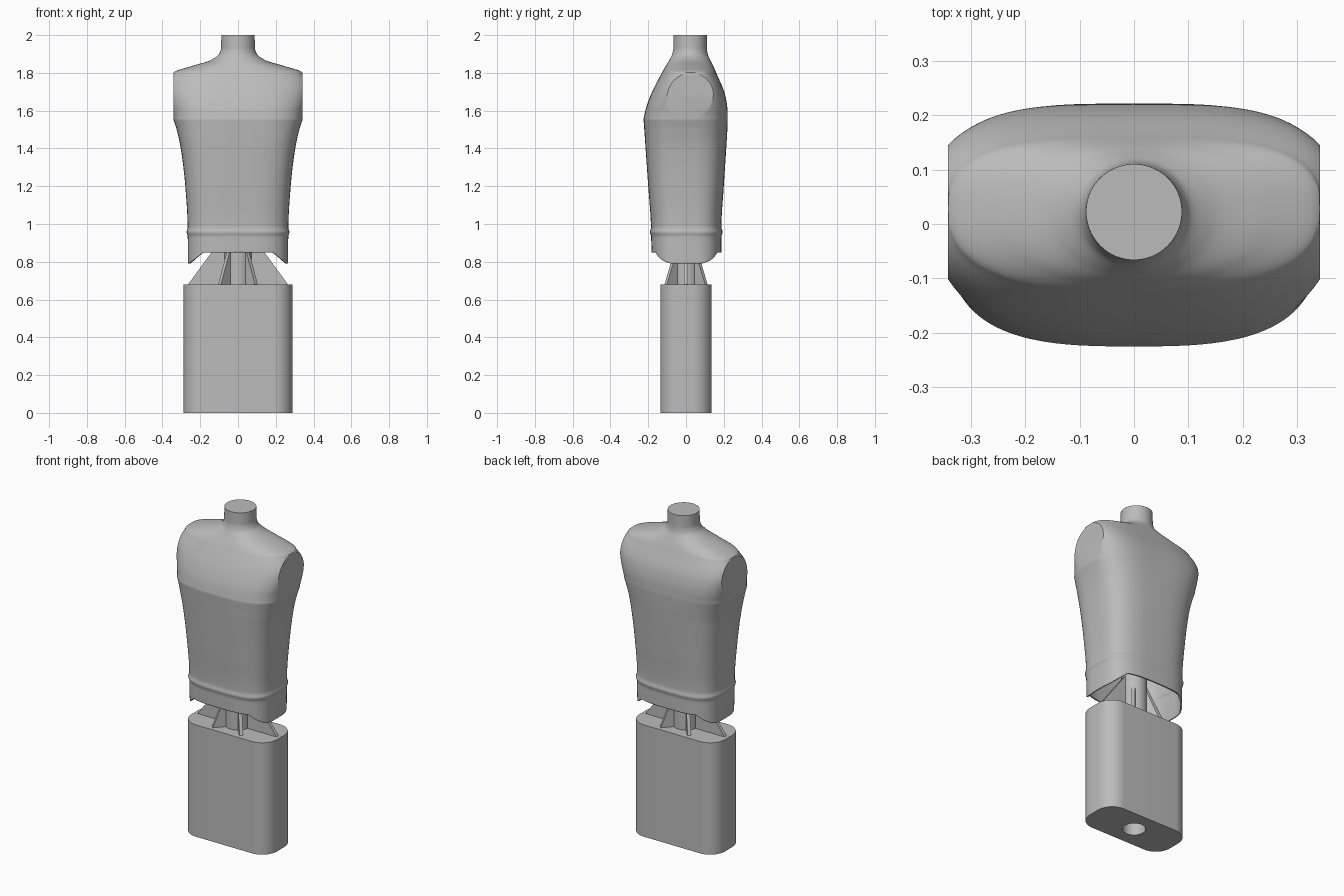
import bpy, bmesh
from math import sin, cos, pi, sqrt, radians, exp, atan2

cube = bpy.data.objects.get("Cube")
if cube:
    bpy.data.objects.remove(cube, do_unlink=True)

GREY = (0.5, 0.5, 0.5, 1)
mat = bpy.data.materials.new("mannequin grey")
mat.use_nodes = True
mat.diffuse_color = GREY
mat.node_tree.nodes["Principled BSDF"].inputs["Base Color"].default_value = GREY


def finish(bm, name, smooth=True, recalc=True):
    """Turn a bmesh into a named, shaded object."""
    if recalc:
        bmesh.ops.recalc_face_normals(bm, faces=bm.faces[:])
    mesh = bpy.data.meshes.new(name)
    bm.to_mesh(mesh)
    bm.free()
    mesh.materials.append(mat)
    ob = bpy.data.objects.new(name, mesh)
    bpy.context.collection.objects.link(ob)
    bpy.ops.object.select_all(action="DESELECT")
    ob.select_set(True)
    bpy.context.view_layer.objects.active = ob
    if smooth:
        bpy.ops.object.shade_smooth_by_angle(angle=radians(32))
    return ob


def spline(rows, z):
    """Smooth monotone interpolation of profile rows by height."""
    i = 0
    while i < len(rows) - 2 and z > rows[i + 1][0]:
        i += 1

    def slope(j, k):
        return (rows[j + 1][k] - rows[j][k]) / (rows[j + 1][0] - rows[j][0])

    def tangent(j, k):
        if j == 0:
            return slope(0, k)
        if j == len(rows) - 1:
            return slope(j - 1, k)
        s, t = slope(j - 1, k), slope(j, k)
        return 2 * s * t / (s + t) if s * t > 0 else 0

    h = rows[i + 1][0] - rows[i][0]
    u = (z - rows[i][0]) / h
    return [rows[i][k] * (1 + 2 * u) * (1 - u) ** 2 + rows[i + 1][k] * u * u * (3 - 2 * u)
            + h * u * (1 - u) * (tangent(i, k) * (1 - u) - tangent(i + 1, k) * u)
            for k in range(1, 5)]


# Torso profile: height, half width, front, back, squareness
LOWER = [(.79, .265, -.182, .187, 3.2), (1, .267, -.186, .188, 3.2),
         (1.2, .279, -.2, .2, 3.2), (1.4, .303, -.214, .213, 3.2),
         (1.5, .325, -.221, .219, 3.2), (1.555, .342, -.225, .221, 3.2)]
UPPER = [(1.555, .342, -.225, .221, 3.2), (1.61, .342, -.213, .219, 3.2),
         (1.68, .342, -.188, .208, 3.1), (1.8, .342, -.128, .16, 2.7),
         (1.835, .25, -.108, .145, 2.4), (1.865, .15, -.09, .13, 2.2),
         (1.9, .1, -.073, .115, 2), (1.93, .09, -.067, .111, 2),
         (2, .088, -.066, .11, 2)]
CREASE, ARM_X, ARM_Z, ARM_R = 1.555, .3415, 1.677, .122
SEG = 96


def power(v, n):
    return (1 if v >= 0 else -1) * abs(v) ** (2 / n)


def torso_ring(z):
    a, front, back, n = spline(LOWER if z <= CREASE else UPPER, z)
    b, yc = (back - front) / 2, (back + front) / 2
    # Widen the shoulder so the flat arm cut becomes a disc
    chord = sqrt(max(0, ARM_R ** 2 - (z - ARM_Z) ** 2))
    a /= (1 - (chord / b) ** n) ** (1 / n)
    # Waistband ridge
    ridge = .006 * exp(-((z - .957) / .014) ** 2)
    lean = .012 * min(1, max(0, (z - 1.45) / .15))
    points = []
    for i in range(SEG):
        t = 2 * pi * i / SEG
        x = (a + ridge) * power(cos(t), n)
        y = yc + (b + ridge) * power(sin(t), n) + lean * (x / ARM_X) ** 2
        # Hem hangs lower at the sides
        hem = .85 - .06 * min(1, max(0, (abs(x) - .185) / .075))
        zz = z if z > .9 else hem + (z - .79) / .11 * (.9 - hem)
        points.append((x, y, zz))
    return points


bm = bmesh.new()
heights = [.79 + (CREASE - .79) * i / 100 for i in range(101)]
heights += [CREASE + (2 - CREASE) * i / 90 for i in range(1, 91)]
rings = [[bm.verts.new(p) for p in torso_ring(z)] for z in heights]
for lo, hi in zip(rings, rings[1:]):
    for i in range(SEG):
        j = (i + 1) % SEG
        bm.faces.new((lo[i], lo[j], hi[j], hi[i]))
bm.faces.new(rings[-1])
# Flat arm cuts
for side in (1, -1):
    cut = bmesh.ops.bisect_plane(bm, geom=bm.verts[:] + bm.edges[:] + bm.faces[:],
                                 dist=1e-5, plane_co=(side * ARM_X, 0, 0),
                                 plane_no=(side, 0, 0), clear_outer=True)
    edges = [e for e in cut["geom_cut"] if isinstance(e, bmesh.types.BMEdge) and e.is_boundary]
    bmesh.ops.holes_fill(bm, edges=edges, sides=0)
torso = finish(bm, "torso_shell")
shell = torso.modifiers.new("thickness", "SOLIDIFY")
shell.thickness = .008
shell.offset = -1


def prism(bm, outline, z0, z1):
    """Upright solid from a flat outline."""
    low = [bm.verts.new((x, y, z0)) for x, y in outline]
    face = bm.faces.new(low)
    top = bmesh.ops.extrude_face_region(bm, geom=[face])["geom"]
    for v in top:
        if isinstance(v, bmesh.types.BMVert):
            v.co.z = z1


def circle(r, n=48):
    return [(r * cos(2 * pi * i / n), r * sin(2 * pi * i / n)) for i in range(n)]


# Base block with rounded ends and a pole socket
BASE_X, BASE_Y, ROUND, BASE_TOP = .288, .136, .1, .68
outline = []
for k, (sx, sy) in enumerate([(1, 1), (-1, 1), (-1, -1), (1, -1)]):
    for i in range(13):
        t = pi / 2 * (k + i / 12)
        outline.append((sx * (BASE_X - ROUND) + ROUND * cos(t),
                        sy * (BASE_Y - ROUND) + ROUND * sin(t)))
bm = bmesh.new()
prism(bm, outline, 0, BASE_TOP)
base = finish(bm, "base_block")
bm = bmesh.new()
prism(bm, circle(.064), -.1, .6)
cutter = finish(bm, "socket_cutter", smooth=False)
cutter.hide_render = True
hole = base.modifiers.new("socket", "BOOLEAN")
hole.operation = "DIFFERENCE"
hole.object = cutter
hole.solver = "EXACT"
bpy.context.view_layer.objects.active = base
bpy.ops.object.modifier_apply(modifier="socket")
bpy.data.objects.remove(cutter, do_unlink=True)

# Column between the base and the torso
bm = bmesh.new()
prism(bm, circle(.072), BASE_TOP - .01, 1)
finish(bm, "support_column")


def fin(name, angle, reach, top):
    """Sloped rib standing out from the column."""
    bm = bmesh.new()
    c, s, half = cos(angle), sin(angle), .01
    profile = [(.05, BASE_TOP), (reach, BASE_TOP), (.07, top), (.05, top)]
    sides = [[bm.verts.new((r * c - w * s, r * s + w * c, z)) for r, z in profile]
             for w in (-half, half)]
    bm.faces.new(sides[0])
    bm.faces.new(sides[1])
    for i in range(4):
        j = (i + 1) % 4
        bm.faces.new((sides[0][i], sides[0][j], sides[1][j], sides[1][i]))
    finish(bm, name, smooth=False)


# Long side ribs and short diagonal ribs
for label, sx in (("left", 1), ("right", -1)):
    fin("side_rib_" + label, atan2(0, sx), .265, .945)
    for end, sy in (("front", -1), ("back", 1)):
        fin(f"diagonal_rib_{end}_{label}", atan2(sy * .11, sx * .1), .145, .87)
